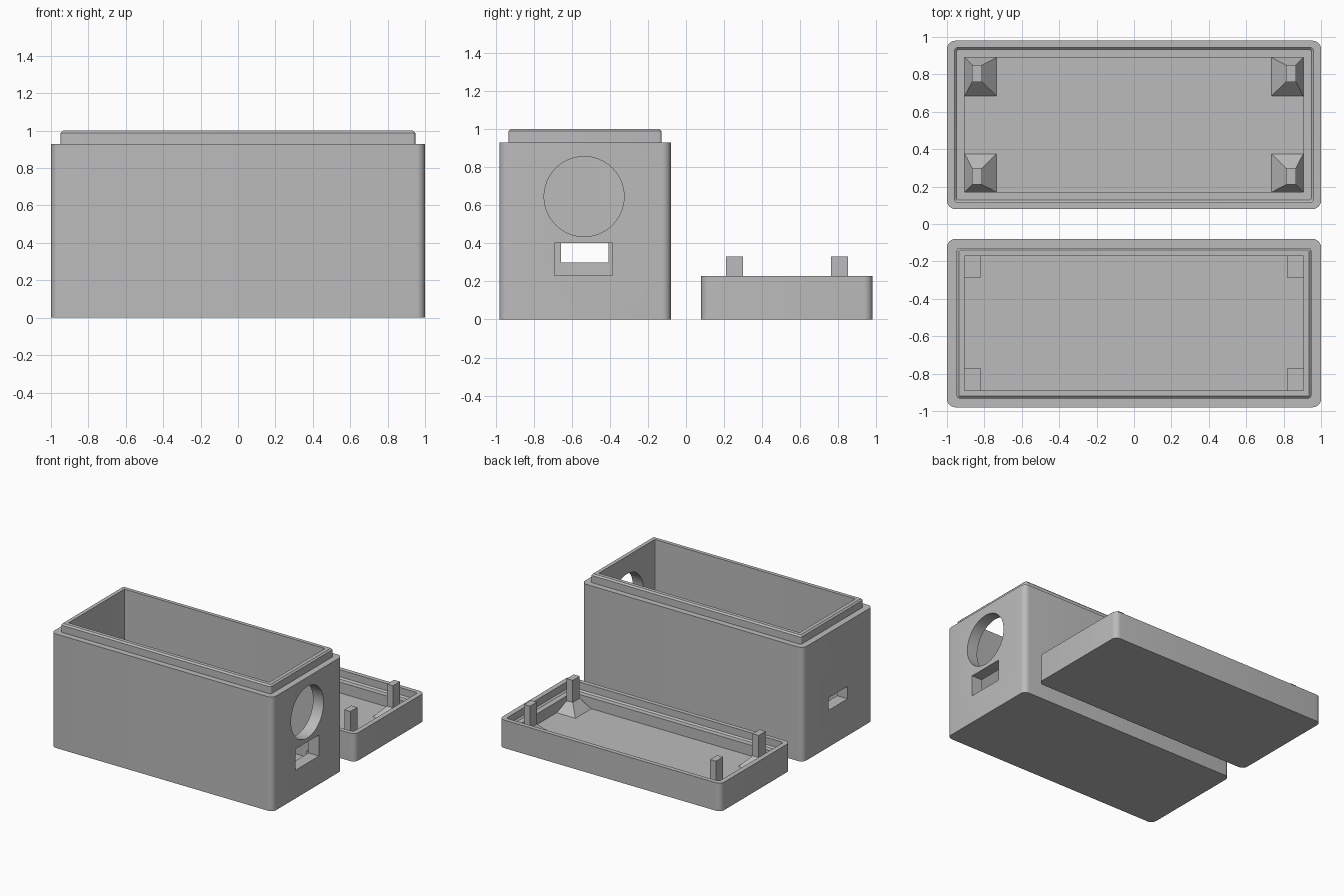
import bpy, bmesh
from math import sin, cos, pi, radians
from mathutils import Matrix

old = bpy.data.objects.get("Cube")
if old:
    bpy.data.objects.remove(old, do_unlink=True)

GREY = (0.5, 0.5, 0.5, 1.0)
grey = bpy.data.materials.new("grey plastic")
grey.use_nodes = True
grey.diffuse_color = GREY
grey.node_tree.nodes["Principled BSDF"].inputs["Base Color"].default_value = GREY

CASE_Y, LID_Y = -0.53, 0.53
FLOOR = 0.07
INNER_X, INNER_Y = 0.905, 0.36
ARC_STEPS = 6


def finish(name, bm):
    bmesh.ops.recalc_face_normals(bm, faces=bm.faces)
    mesh = bpy.data.meshes.new(name)
    bm.to_mesh(mesh)
    bm.free()
    mesh.materials.append(grey)
    obj = bpy.data.objects.new(name, mesh)
    bpy.context.collection.objects.link(obj)
    return obj


def ring(bm, cy, hx, hy, r, z):
    """Rounded rectangle of vertices at height z."""
    verts = []
    for k, (sx, sy) in enumerate([(1, 1), (-1, 1), (-1, -1), (1, -1)]):
        for i in range(ARC_STEPS + 1):
            a = (k + i / ARC_STEPS) * pi / 2
            verts.append(bm.verts.new((sx * (hx - r) + r * cos(a),
                                       cy + sy * (hy - r) + r * sin(a), z)))
    return verts


def shell(name, cy, sections):
    """Loft from the outer base, over the rim and down to the inner floor."""
    bm = bmesh.new()
    rings = [ring(bm, cy, *s) for s in sections]
    for a, b in zip(rings, rings[1:]):
        for i in range(len(a)):
            j = (i + 1) % len(a)
            bm.faces.new((a[i], a[j], b[j], b[i]))
    bm.faces.new(rings[0])
    bm.faces.new(rings[-1])
    return finish(name, bm)


def box(name, x0, x1, y0, y1, z0, z1):
    bm = bmesh.new()
    size = Matrix.Diagonal((x1 - x0, y1 - y0, z1 - z0, 1))
    mid = Matrix.Translation(((x0 + x1) / 2, (y0 + y1) / 2, (z0 + z1) / 2))
    bmesh.ops.create_cube(bm, size=1, matrix=mid @ size)
    return finish(name, bm)


def cut(target, cutter):
    cutter.hide_render = True
    mod = target.modifiers.new("cut", 'BOOLEAN')
    mod.operation, mod.solver, mod.object = 'DIFFERENCE', 'EXACT', cutter
    bpy.context.view_layer.objects.active = target
    bpy.ops.object.modifier_apply(modifier=mod.name)
    bpy.data.objects.remove(cutter, do_unlink=True)


def smooth(obj):
    bpy.ops.object.select_all(action='DESELECT')
    obj.select_set(True)
    bpy.context.view_layer.objects.active = obj
    bpy.ops.object.shade_smooth_by_angle(angle=radians(30))


# Case: rounded body, shoulder, chamfered lip, open cavity
case = shell("case_body", CASE_Y, [
    (1.0, 0.45, 0.045, 0),
    (1.0, 0.45, 0.045, 0.93),
    (0.948, 0.402, 0.015, 0.93),
    (0.948, 0.402, 0.015, 0.988),
    (0.936, 0.39, 0.008, 1.0),
    (INNER_X, INNER_Y, 0.001, 1.0),
    (INNER_X, INNER_Y, 0.001, FLOOR)])

# Round opening and wide slot in the left end, small slot in the right end
bm = bmesh.new()
bmesh.ops.create_cone(bm, cap_ends=True, segments=64, radius1=0.21, radius2=0.21, depth=0.3,
                      matrix=Matrix.Translation((0.97, -0.535, 0.645)) @ Matrix.Rotation(pi / 2, 4, 'Y'))
cut(case, finish("round_cutter", bm))
cut(case, box("wide_slot_cutter", 0.8, 1.1, -0.69, -0.385, 0.23, 0.402))
cut(case, box("small_slot_cutter", -1.1, -0.8, -0.655, -0.408, 0.30, 0.402))
smooth(case)

# Lid tray: rim, recess that takes the lip, ledge and floor
lid = shell("lid_tray", LID_Y, [
    (1.0, 0.45, 0.045, 0),
    (1.0, 0.45, 0.045, 0.228),
    (0.96, 0.414, 0.02, 0.228),
    (0.96, 0.414, 0.02, 0.17),
    (0.948, 0.402, 0.01, 0.158),
    (INNER_X, INNER_Y, 0.001, 0.158),
    (INNER_X, INNER_Y, 0.001, FLOOR)])
smooth(lid)


def lid_post(name, sx, sy):
    """Square post rising from a flared foot in a corner of the tray."""
    bm = bmesh.new()
    foot = (0.735, INNER_X, 0.155, INNER_Y, FLOOR)
    neck = (0.812, 0.866, 0.23, 0.32, 0.15)
    levels = []
    for x0, x1, y0, y1, z in (foot, neck, neck[:4] + (0.33,)):
        corners = ((x0, y0), (x1, y0), (x1, y1), (x0, y1))
        levels.append([bm.verts.new((sx * x, LID_Y + sy * y, z)) for x, y in corners])
    for a, b in zip(levels, levels[1:]):
        for i in range(4):
            j = (i + 1) % 4
            bm.faces.new((a[i], a[j], b[j], b[i]))
    bm.faces.new(levels[0])
    bm.faces.new(levels[-1])
    finish(name, bm)


# Corner posts on the lid and corner standoffs on the case floor
for sx, side in ((1, "left"), (-1, "right")):
    for sy, end in ((1, "back"), (-1, "front")):
        lid_post(f"lid_post_{end}_{side}", sx, sy)
        xs = sorted((sx * 0.82, sx * INNER_X))
        ys = sorted((CASE_Y + sy * 0.24, CASE_Y + sy * INNER_Y))
        box(f"standoff_{end}_{side}", *xs, *ys, FLOOR, 0.19)
